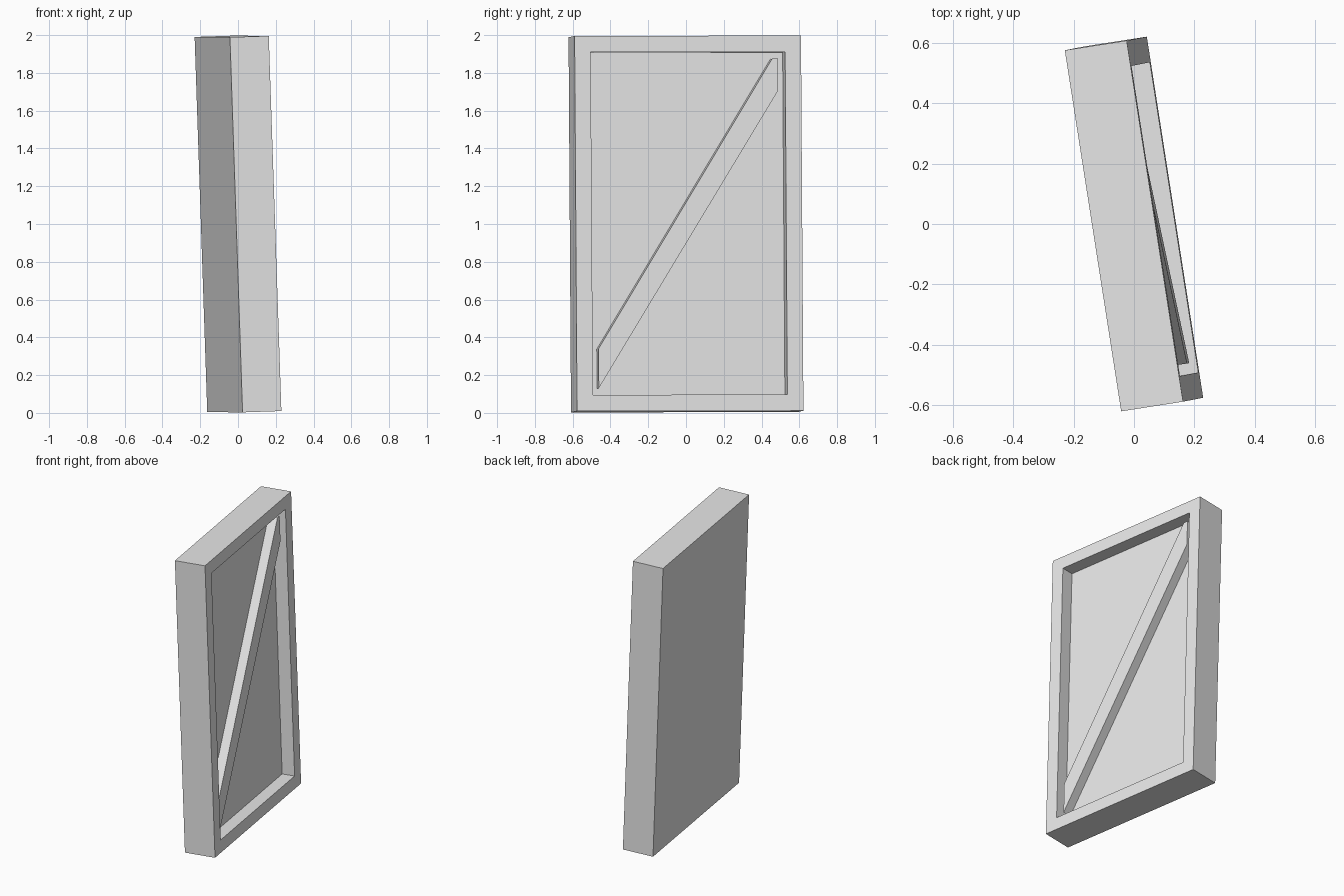
import bpy, bmesh
from mathutils import Matrix, Vector

cube = bpy.data.objects.get("Cube")
if cube:
    bpy.data.objects.remove(cube, do_unlink=True)

DEPTH, WIDTH, HEIGHT = 0.208, 1.213, 1.987
BORDER, RECESS, BRACE_SET_BACK = 0.121, 0.086, 0.024

# Leaning placement: local x is thickness, y is width, z is height
up = Vector((-0.067, -0.013, 1.99)).normalized()
thick = Vector((0.205, 0.032, 0.007)).normalized()
side = up.cross(thick).normalized()
thick = side.cross(up)
placement = Matrix.Translation((0, 0, 1)) @ Matrix((thick, side, up)).transposed().to_4x4()

grey = bpy.data.materials.new("light_grey")
grey.use_nodes = True
grey.diffuse_color = (0.8, 0.8, 0.8, 1)
grey.node_tree.nodes["Principled BSDF"].inputs["Base Color"].default_value = (0.8, 0.8, 0.8, 1)


def add_part(name, bm):
    bmesh.ops.recalc_face_normals(bm, faces=bm.faces)
    mesh = bpy.data.meshes.new(name)
    bm.to_mesh(mesh)
    bm.free()
    mesh.materials.append(grey)
    obj = bpy.data.objects.new(name, mesh)
    obj.matrix_world = placement
    bpy.context.collection.objects.link(obj)


# Framed panel: a slab with its front face inset and pushed back
bm = bmesh.new()
bmesh.ops.create_cube(bm, size=1)
bmesh.ops.scale(bm, vec=(DEPTH, WIDTH, HEIGHT), verts=bm.verts)
front = max(bm.faces, key=lambda f: f.calc_center_median().x)
bmesh.ops.inset_region(bm, faces=[front], thickness=BORDER)
inner = bmesh.ops.extrude_discrete_faces(bm, faces=[front])["faces"][0]
bmesh.ops.translate(bm, vec=(-RECESS, 0, 0), verts=inner.verts)
add_part("framed_panel", bm)

# Diagonal brace, cut to fit the opening
half_w, half_h = WIDTH / 2 - BORDER, HEIGHT / 2 - BORDER
outline = [(-half_w, -half_h), (half_w, 0.703), (half_w, half_h),
           (0.455, half_h), (-half_w, -0.663)]
bm = bmesh.new()
back_x = DEPTH / 2 - RECESS
face = bm.faces.new([bm.verts.new((back_x, y, z)) for y, z in outline])
new = bmesh.ops.extrude_face_region(bm, geom=[face])["geom"]
moved = [g for g in new if isinstance(g, bmesh.types.BMVert)]
bmesh.ops.translate(bm, vec=(RECESS - BRACE_SET_BACK, 0, 0), verts=moved)
add_part("diagonal_brace", bm)
